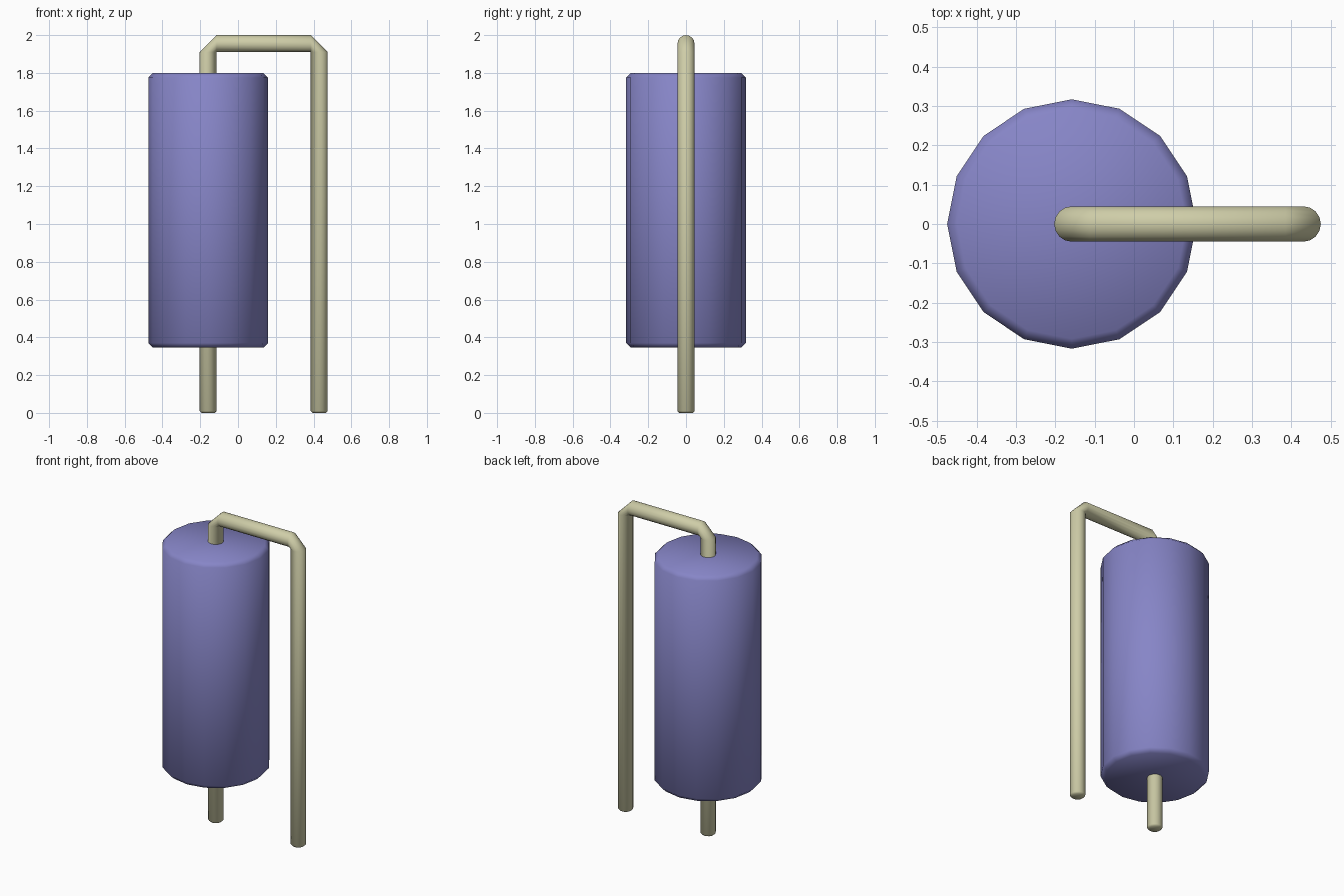
import bpy
import bmesh
from math import cos, sin, pi, radians
from mathutils import Vector

SIDES = 16
cube = bpy.data.objects.get("Cube")
if cube:
    bpy.data.objects.remove(cube, do_unlink=True)


def make_material(name, rgb):
    mat = bpy.data.materials.new(name)
    mat.use_nodes = True
    color = (*rgb, 1)
    mat.diffuse_color = color
    mat.node_tree.nodes["Principled BSDF"].inputs["Base Color"].default_value = color
    return mat


def make_tube(name, sections, mat):
    """Capped tube through sections of (centre, side axis, radius)."""
    bm = bmesh.new()
    rings = []
    for centre, axis, radius in sections:
        u, v = Vector(axis), Vector((0, 1, 0))
        rings.append([bm.verts.new(Vector(centre) + radius * (u * cos(a) + v * sin(a)))
                      for a in (2 * pi * i / SIDES for i in range(SIDES))])
    for low, high in zip(rings, rings[1:]):
        for i in range(SIDES):
            j = (i + 1) % SIDES
            bm.faces.new((low[i], low[j], high[j], high[i]))
    bm.faces.new(rings[0])
    bm.faces.new(rings[-1])
    bmesh.ops.recalc_face_normals(bm, faces=bm.faces)
    mesh = bpy.data.meshes.new(name)
    bm.to_mesh(mesh)
    bm.free()
    mesh.materials.append(mat)
    obj = bpy.data.objects.new(name, mesh)
    bpy.context.collection.objects.link(obj)
    bpy.ops.object.select_all(action="DESELECT")
    obj.select_set(True)
    bpy.context.view_layer.objects.active = obj
    bpy.ops.object.shade_smooth_by_angle(angle=radians(50))
    return obj


violet = make_material("muted violet", (0.24, 0.235, 0.57))
beige = make_material("pale beige metal", (0.62, 0.61, 0.39))

BODY_X, PIN_X = -0.158, 0.43
BODY_R, WIRE_R = 0.317, 0.045
BOTTOM, TOP, CHAMFER = 0.345, 1.8, 0.025
RIGHT, DOWN, LEFT = (1, 0, 0), (0, 0, -1), (-1, 0, 0)

# Cylindrical body with chamfered rims
make_tube("body", [((BODY_X, 0, z), RIGHT, r) for z, r in (
    (BOTTOM, BODY_R - CHAMFER), (BOTTOM + CHAMFER, BODY_R),
    (TOP - CHAMFER, BODY_R), (TOP, BODY_R - CHAMFER))], violet)

# Wire running up through the body, across and back down
BEND_Z, ARM_Z, TIP = 2 - 2 * WIRE_R, 2 - WIRE_R, 0.01
make_tube("wire_lead", [
    ((BODY_X, 0, 0), RIGHT, WIRE_R - TIP),
    ((BODY_X, 0, TIP), RIGHT, WIRE_R),
    ((BODY_X, 0, BEND_Z), RIGHT, WIRE_R),
    ((BODY_X + WIRE_R, 0, ARM_Z), DOWN, WIRE_R),
    ((PIN_X - WIRE_R, 0, ARM_Z), DOWN, WIRE_R),
    ((PIN_X, 0, BEND_Z), LEFT, WIRE_R),
    ((PIN_X, 0, TIP), LEFT, WIRE_R),
    ((PIN_X, 0, 0), LEFT, WIRE_R - TIP)], beige)
